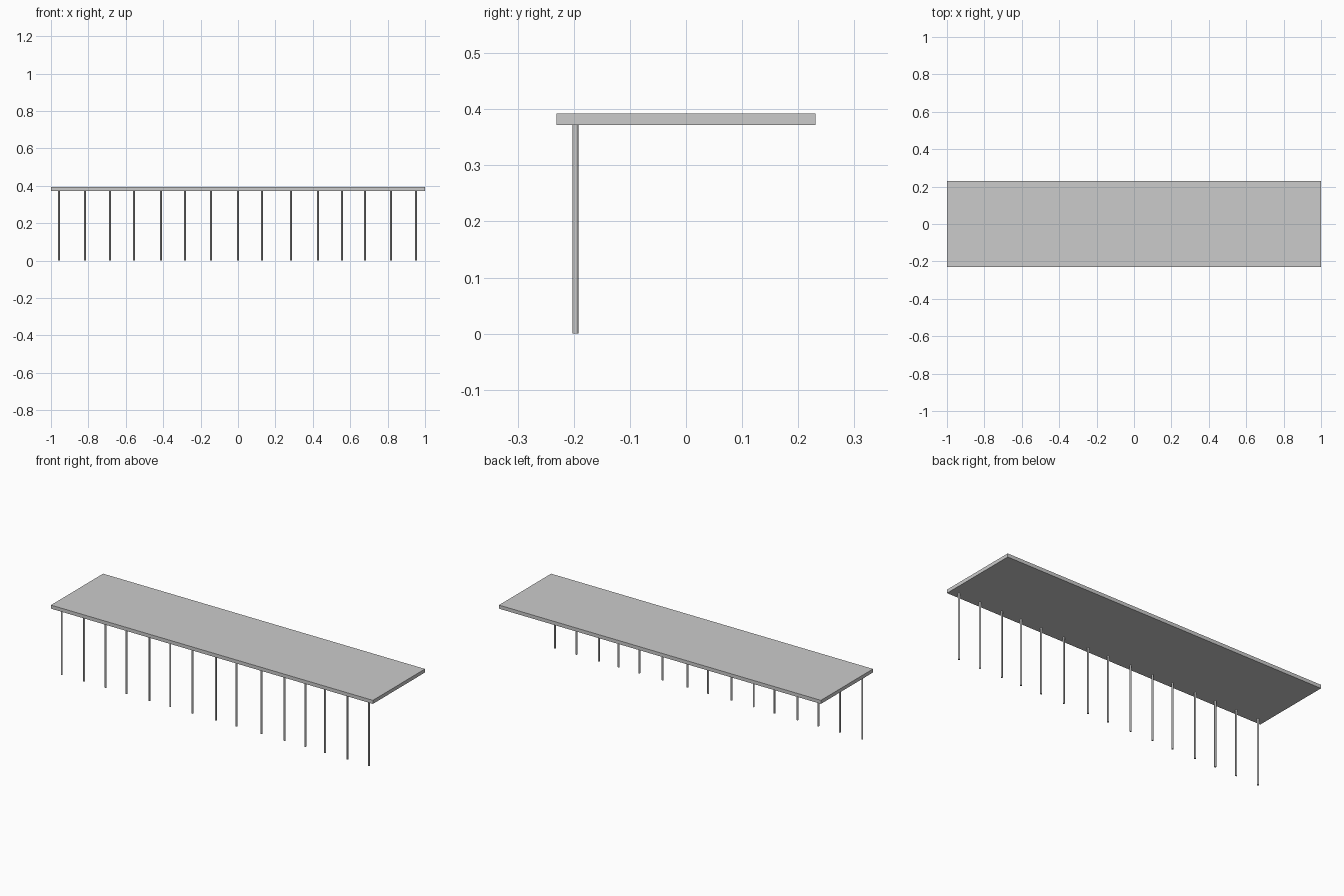
import bpy

if "Cube" in bpy.data.objects:
    bpy.data.objects.remove(bpy.data.objects["Cube"])

SLAB_BOTTOM, SLAB_TOP = 0.372, 0.392
POST_Y, POST_RADIUS = -0.197, 0.005
POST_X = [-0.957, -0.818, -0.684, -0.556, -0.412, -0.283, -0.144, 0.0,
          0.128, 0.283, 0.428, 0.556, 0.679, 0.818, 0.952]


def add_slab():
    bpy.ops.mesh.primitive_cube_add(
        size=1, location=(0, 0, (SLAB_BOTTOM + SLAB_TOP) / 2))
    slab = bpy.context.object
    slab.name = "roof_slab"
    slab.scale = (2.0, 0.462, SLAB_TOP - SLAB_BOTTOM)
    bpy.ops.object.transform_apply(location=False, rotation=False, scale=True)


def add_post(index, x):
    bpy.ops.mesh.primitive_cylinder_add(
        vertices=16, radius=POST_RADIUS, depth=SLAB_BOTTOM,
        location=(x, POST_Y, SLAB_BOTTOM / 2))
    bpy.context.object.name = f"front_post_{index:02d}"
    bpy.ops.object.shade_smooth_by_angle()


# Flat roof
add_slab()

# Row of slim, unevenly spaced posts along the front edge
for i, x in enumerate(POST_X, 1):
    add_post(i, x)
